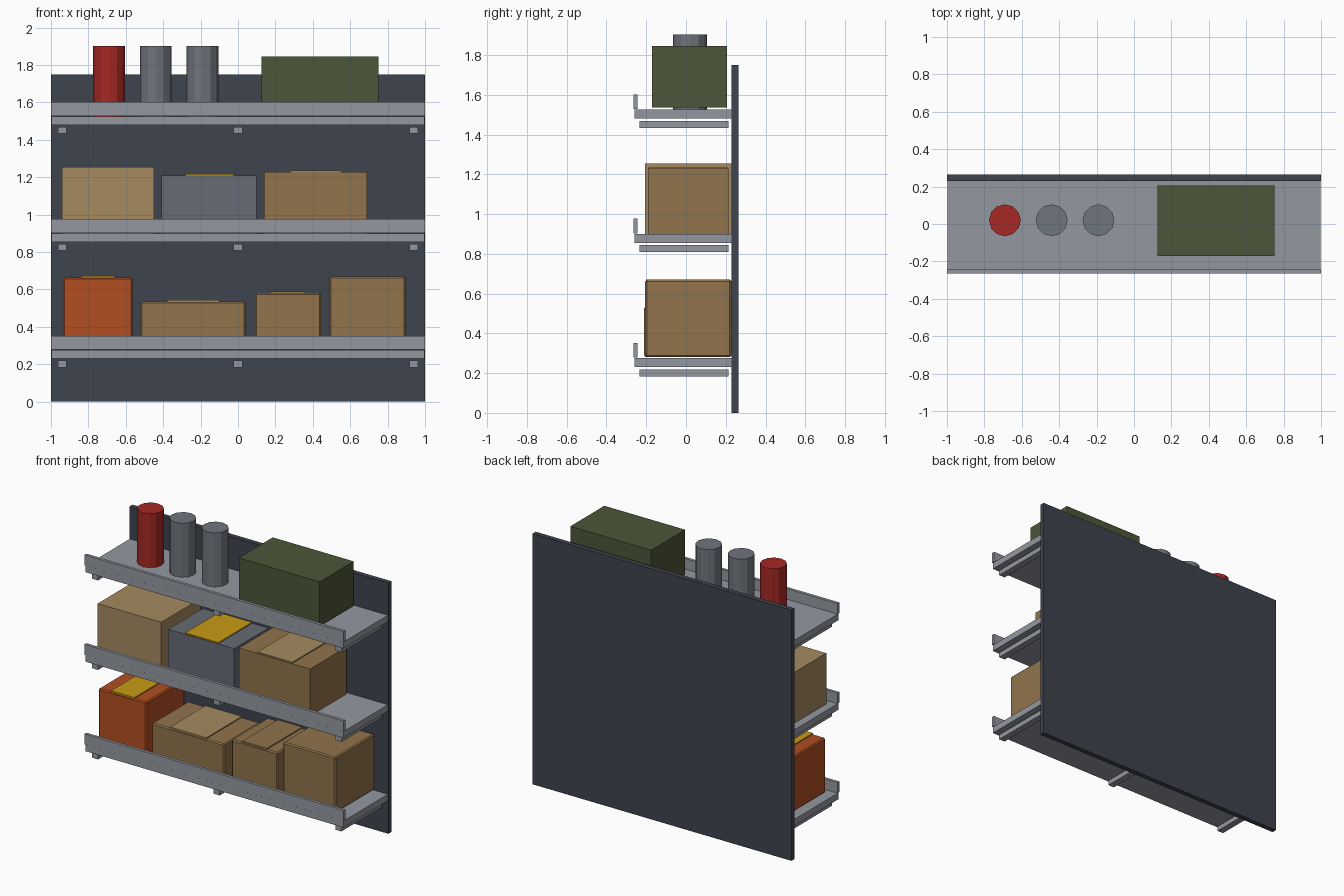
import bpy, math

if "Cube" in bpy.data.objects:
    bpy.data.objects.remove(bpy.data.objects["Cube"])


def material(name, r, g, b):
    m = bpy.data.materials.new(name)
    lin = [((c / 255 + 0.055) / 1.055) ** 2.4 for c in (r, g, b)]
    m.diffuse_color = (*lin, 1)
    m.use_nodes = True
    m.node_tree.nodes["Principled BSDF"].inputs["Base Color"].default_value = m.diffuse_color
    return m


DARK = material("dark_panel", 62, 67, 77)
STEEL = material("shelf_steel", 148, 152, 160)
GREY = material("grey", 112, 117, 125)
BOXGREY = material("box_grey", 102, 107, 116)
RED = material("red", 165, 40, 36)
GREEN = material("olive", 76, 86, 58)
TAN = material("tan", 165, 138, 96)
BROWN = material("cardboard", 145, 116, 76)
ORANGE = material("orange", 178, 78, 34)
YELLOW = material("yellow_tape", 200, 155, 20)


def block(name, x, y, z, mat, bevel=0):
    """Box from (min, max) ranges on each axis."""
    bpy.ops.mesh.primitive_cube_add(
        size=1, location=[(a + b) / 2 for a, b in (x, y, z)])
    o = bpy.context.object
    o.name = name
    o.scale = [b - a for a, b in (x, y, z)]
    bpy.ops.object.transform_apply(location=False, rotation=False, scale=True)
    o.data.materials.append(mat)
    if bevel:
        m = o.modifiers.new("worn_edges", "BEVEL")
        m.width, m.segments = bevel, 1
    return o


def carton(name, x, y, z, mat, tape=None, tape_mat=None, bevel=0):
    """Carton with an optional tape strip running front to back on top."""
    block(name, x, y, z, mat, bevel)
    if tape:
        block(name + "_tape", tape, (y[0] + 0.004, y[1] - 0.004),
              (z[1] - 0.004, z[1] + 0.008), tape_mat)


# Back panel
block("back_panel", (-1, 1), (0.23, 0.265), (0, 1.75), DARK)

# Shelves with raised front lip and three support rails
for label, z in (("lower", 0.23), ("middle", 0.855), ("upper", 1.48)):
    block(label + "_shelf", (-0.997, 0.997), (-0.26, 0.23), (z, z + 0.045), STEEL)
    block(label + "_front_lip", (-1, 1), (-0.265, -0.244), (z + 0.048, z + 0.122), STEEL)
    for i, x in enumerate((-0.94, 0, 0.94)):
        block(f"{label}_rail_{i + 1}", (x - 0.023, x + 0.023), (-0.235, 0.213),
              (z - 0.046, z - 0.011), STEEL)

# Upper shelf: canisters and olive crate
for i, (x, mat) in enumerate(((-0.69, RED), (-0.44, GREY), (-0.19, GREY))):
    bpy.ops.mesh.primitive_cylinder_add(vertices=12, radius=0.085, depth=0.38,
                                        location=(x, 0.02, 1.712))
    can = bpy.context.object
    can.name = f"canister_{i + 1}"
    can.data.materials.append(mat)
block("olive_crate", (0.125, 0.75), (-0.17, 0.205), (1.535, 1.845), GREEN)

# Middle shelf cartons
carton("tan_carton", (-0.94, -0.45), (-0.205, 0.228), (0.9, 1.255), TAN)
carton("grey_carton", (-0.41, 0.10), (-0.185, 0.195), (0.9, 1.21), BOXGREY,
       (-0.28, -0.025), YELLOW)
carton("brown_carton", (0.14, 0.69), (-0.19, 0.213), (0.9, 1.228), BROWN,
       (0.28, 0.55), TAN)

# Lower shelf cartons
carton("orange_carton", (-0.935, -0.565), (-0.205, 0.22), (0.28, 0.664), ORANGE,
       (-0.84, -0.66), YELLOW, 0.008)
carton("wide_carton", (-0.52, 0.04), (-0.21, 0.19), (0.28, 0.535), BROWN,
       (-0.38, -0.10), TAN, 0.008)
carton("small_carton", (0.09, 0.445), (-0.20, 0.20), (0.28, 0.58), BROWN,
       (0.17, 0.36), BROWN, 0.008)
carton("tall_carton", (0.49, 0.895), (-0.205, 0.228), (0.28, 0.67), BROWN, bevel=0.008)
